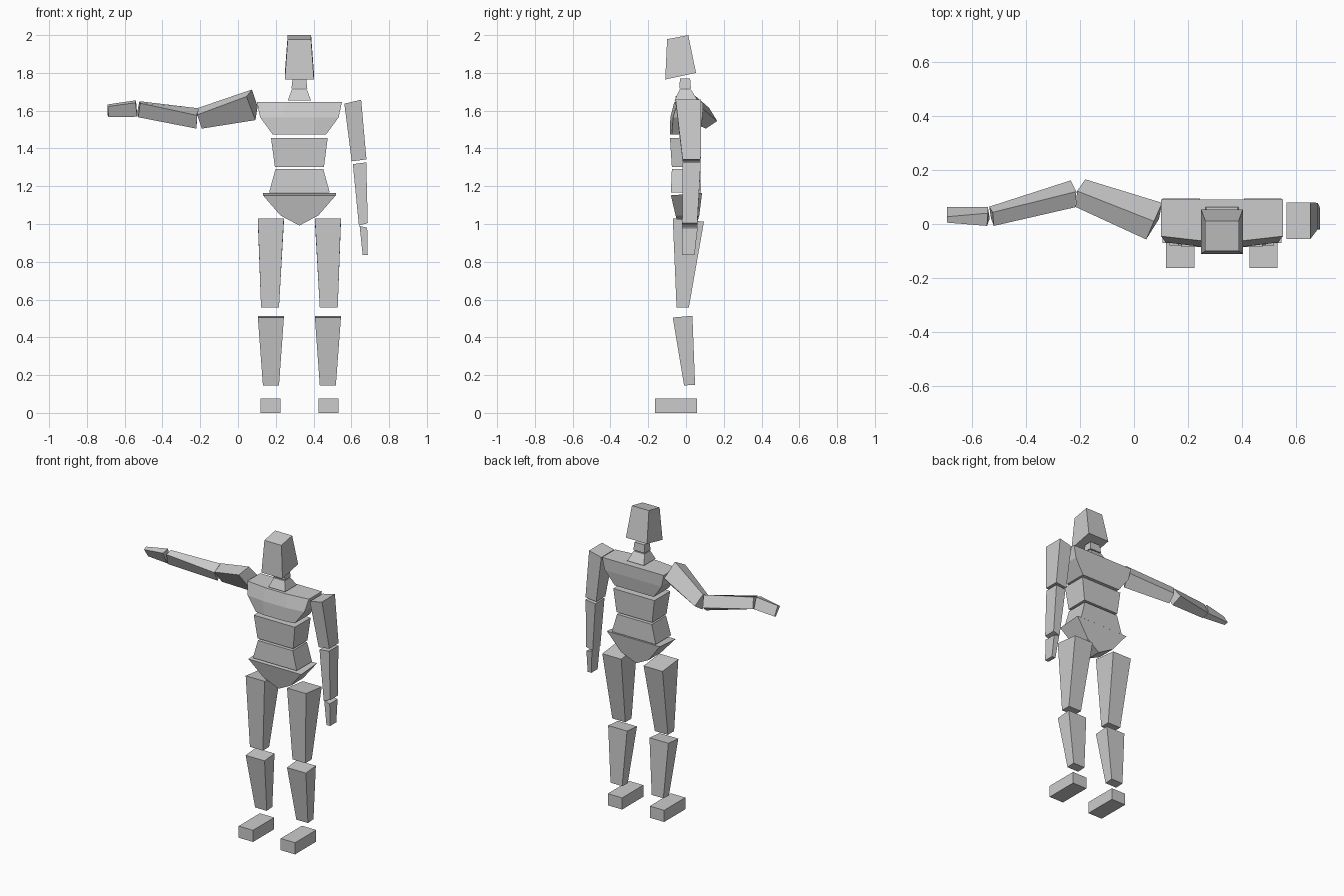
import bpy, bmesh

CX = 0.325  # body centre line


def loft(name, rings):
    """Closed flat-faced solid through rings of equal point count."""
    bm = bmesh.new()
    loops = [[bm.verts.new(p) for p in r] for r in rings]
    n = len(loops[0])
    for a, b in zip(loops, loops[1:]):
        for i in range(n):
            j = (i + 1) % n
            bm.faces.new((a[i], a[j], b[j], b[i]))
    bm.faces.new(loops[0])
    bm.faces.new(loops[-1])
    bmesh.ops.recalc_face_normals(bm, faces=bm.faces)
    me = bpy.data.meshes.new(name)
    bm.to_mesh(me)
    bm.free()
    ob = bpy.data.objects.new(name, me)
    bpy.context.collection.objects.link(ob)
    return ob


def rect(x0, x1, y0, y1, zf, zb=None):
    """Rectangle ring; front edge at height zf, back edge at zb."""
    zb = zf if zb is None else zb
    return [(x0, y0, zf), (x1, y0, zf), (x1, y1, zb), (x0, y1, zb)]


def sym(w, y0, y1, zf, zb=None):
    return rect(CX - w, CX + w, y0, y1, zf, zb)


def tilt(x0, x1, y0, y1, z0, z1):
    """Rectangle ring sloping from inner side z0 to outer side z1."""
    return [(x0, y0, z0), (x1, y0, z1), (x1, y1, z1), (x0, y1, z0)]


# head and neck
loft("head", [sym(0.077, -0.11, 0.053, 1.765, 1.80),
              sym(0.062, -0.10, 0.012, 1.978, 2.0)])
loft("neck_upper", [sym(0.042, -0.035, 0.026, 1.718), sym(0.036, -0.032, 0.022, 1.77)])
loft("neck_lower", [sym(0.061, -0.06, 0.062, 1.655), sym(0.04, -0.034, 0.026, 1.712)])


# chest: six-sided sections with a flat breast panel
def chest_ring(w, panel, back, side, front, z):
    return [(CX - w, back, z), (CX - w, side, z), (CX - panel, front, z),
            (CX + panel, front, z), (CX + w, side, z), (CX + w, back, z)]


loft("chest", [chest_ring(0.142, 0.075, 0.075, -0.075, -0.085, 1.475),
               chest_ring(0.208, 0.085, 0.088, -0.068, -0.083, 1.565),
               chest_ring(0.225, 0.075, 0.09, -0.045, -0.062, 1.645)])

# belly and waist
loft("belly", [sym(0.13, -0.075, 0.075, 1.303), sym(0.15, -0.085, 0.08, 1.455)])
loft("waist", [sym(0.16, -0.08, 0.08, 1.168), sym(0.127, -0.075, 0.075, 1.29)])

# pelvis: V-shaped front and back panels
half = [(0.193, 1.152, -0.08, 0.085), (0.1, 1.045, -0.055, 0.07), (0, 0.992, -0.04, 0.055)]
outline = [(-w, z, f, b) for w, z, f, b in half] + half[1::-1]
loft("pelvis", [[(CX + w, f, z) for w, z, f, b in outline],
                [(CX + w, b, z + (0.012 if z > 1.1 else 0)) for w, z, f, b in outline]])

# legs, mirrored about the body centre
leg_parts = {
    "thigh": [rect(0.122, 0.217, -0.05, 0.015, 0.558), rect(0.105, 0.243, -0.07, 0.095, 1.03, 1.012)],
    "shin": [rect(0.132, 0.217, -0.01, 0.048, 0.145, 0.149), rect(0.105, 0.243, -0.07, 0.034, 0.505, 0.514)],
    "foot": [rect(0.119, 0.224, -0.163, 0.058, 0.0), rect(0.119, 0.224, -0.163, 0.058, 0.077)],
}
for part, rings in leg_parts.items():
    loft("right_" + part, rings)
    loft("left_" + part, [[(2 * CX - x, y, z) for x, y, z in r] for r in rings])

# lowered left arm
loft("left_upper_arm", [tilt(0.602, 0.68, -0.018, 0.078, 1.332, 1.342),
                        tilt(0.563, 0.652, -0.055, 0.08, 1.637, 1.658)])
loft("left_forearm", [tilt(0.64, 0.687, -0.02, 0.06, 0.992, 1.005),
                      tilt(0.608, 0.679, -0.018, 0.078, 1.317, 1.326)])
loft("left_hand", [tilt(0.66, 0.687, -0.02, 0.045, 0.835, 0.835),
                   tilt(0.644, 0.684, -0.02, 0.062, 0.99, 0.98)])

# raised right arm: each ring runs top, front, bottom, back
loft("right_upper_arm", [
    [(0.074, 0.01, 1.712), (0.045, -0.057, 1.675), (0.092, 0.018, 1.55), (0.104, 0.078, 1.62)],
    [(-0.21, 0.122, 1.615), (-0.216, 0.063, 1.578), (-0.192, 0.105, 1.505), (-0.18, 0.165, 1.545)]])
loft("right_forearm", [
    [(-0.213, 0.12, 1.613), (-0.217, 0.062, 1.575), (-0.22, 0.102, 1.505), (-0.234, 0.161, 1.548)],
    [(-0.522, 0.043, 1.65), (-0.518, -0.007, 1.64), (-0.528, 0.02, 1.565), (-0.535, 0.064, 1.583)]])
loft("right_hand", [
    [(-0.54, 0.04, 1.655), (-0.543, -0.007, 1.642), (-0.533, 0.02, 1.568), (-0.54, 0.063, 1.583)],
    [(-0.69, 0.027, 1.633), (-0.69, 0.005, 1.622), (-0.685, 0.04, 1.566), (-0.69, 0.063, 1.575)]])
